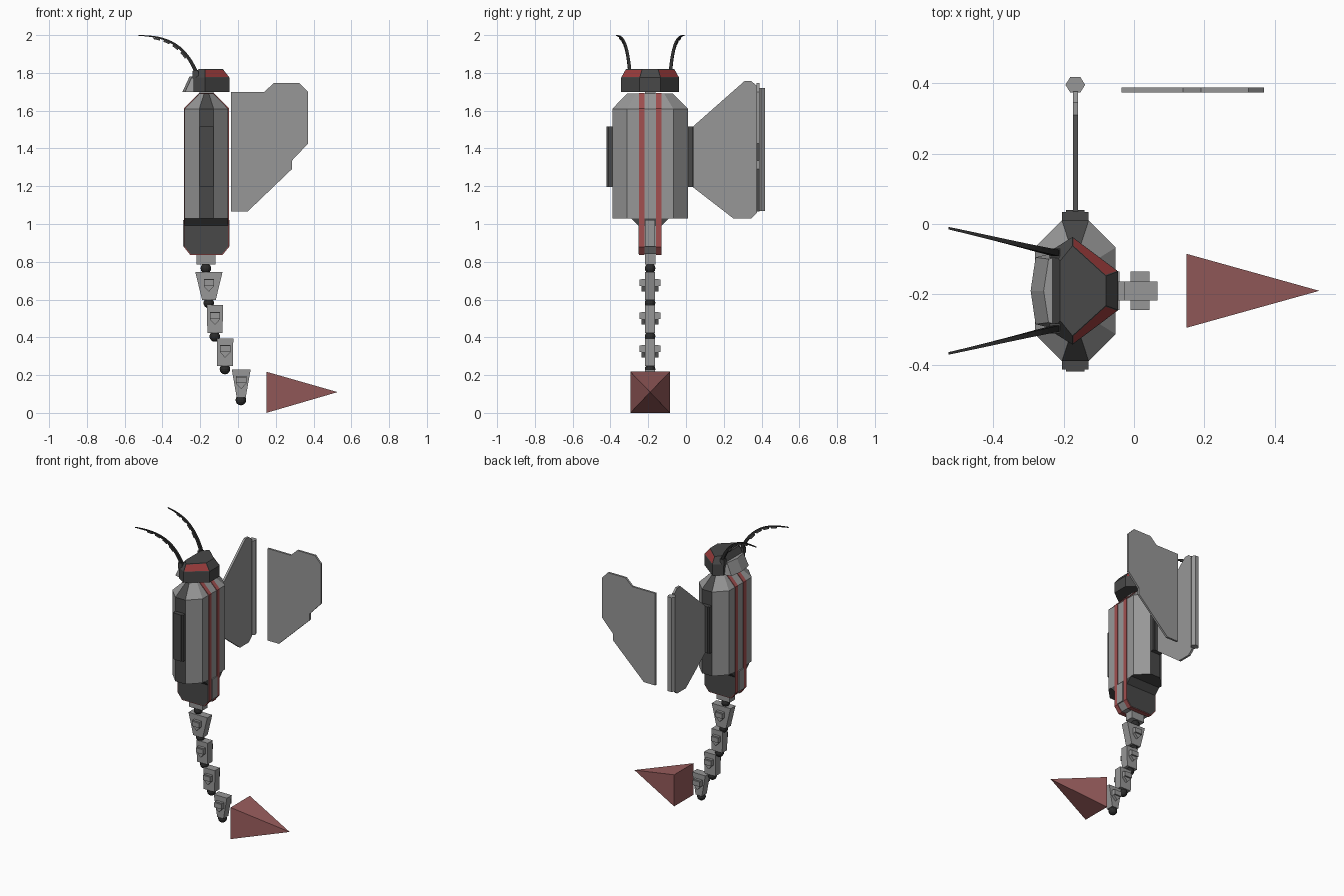
import bpy, bmesh, math
from mathutils import Vector

cube = bpy.data.objects.get("Cube")
if cube:
    bpy.data.objects.remove(cube, do_unlink=True)

MID = -0.19      # centre line of the figure in y
BODY_X = -0.167  # centre of the torso in x


def material(name, r, g, b):
    m = bpy.data.materials.new(name)
    m.use_nodes = True
    m.diffuse_color = (r, g, b, 1)
    m.node_tree.nodes["Principled BSDF"].inputs["Base Color"].default_value = (r, g, b, 1)
    return m


GREY = material("mid grey", 0.31, 0.31, 0.31)
DARK = material("dark grey", 0.065, 0.065, 0.065)
BLACK = material("near black", 0.025, 0.025, 0.025)
RED = material("stripe red", 0.36, 0.08, 0.08)
EYE = material("eye red", 0.33, 0.045, 0.045)
TIP = material("dusty red", 0.32, 0.11, 0.11)


def finish(name, bm, mats, rule=None):
    """Turn a bmesh into an object; rule picks a material index per face."""
    bmesh.ops.recalc_face_normals(bm, faces=bm.faces)
    bm.normal_update()
    if rule:
        for f in bm.faces:
            f.material_index = rule(f)
    mesh = bpy.data.meshes.new(name)
    bm.to_mesh(mesh)
    bm.free()
    for m in mats:
        mesh.materials.append(m)
    ob = bpy.data.objects.new(name, mesh)
    bpy.context.collection.objects.link(ob)
    return ob


def loft(rings):
    """Skin equal-length rings of points and cap both ends."""
    bm = bmesh.new()
    rows = [[bm.verts.new(p) for p in ring] for ring in rings]
    n = len(rows[0])
    for a, b in zip(rows, rows[1:]):
        for i in range(n):
            j = (i + 1) % n
            bm.faces.new((a[i], a[j], b[j], b[i]))
    bm.faces.new(rows[0])
    bm.faces.new(rows[-1])
    return bm


def rect(x0, x1, y0, y1, z):
    return [(x0, y0, z), (x1, y0, z), (x1, y1, z), (x0, y1, z)]


def box(name, x0, x1, y0, y1, z0, z1, mat):
    return finish(name, loft([rect(x0, x1, y0, y1, z0), rect(x0, x1, y0, y1, z1)]), [mat])


def plate_xz(name, pts, y0, y1, mats, rule=None):
    return finish(name, loft([[(x, y, z) for x, z in pts] for y in (y0, y1)]), mats, rule)


# Torso: tapered octagon, dark on its two narrow end facets and underside
def octagon(z, sx=1.0, sy=1.0):
    quarter = [(0.115, 0.123), (0.038, 0.2)]
    pts = quarter + [(-x, y) for x, y in quarter[::-1]]
    pts += [(-x, -y) for x, y in pts]
    return [(BODY_X + x * sx, MID + y * sy, z) for x, y in pts]


def torso_rule(f):
    n = f.normal
    return 1 if abs(n.x) < 0.1 and (abs(n.y) > 0.2 or n.z < -0.5) else 0


finish("torso", loft([octagon(1.03), octagon(1.61), octagon(1.69, 0.33, 0.61)]),
       [GREY, DARK], torso_rule)

# Lower torso: funnel and narrow slab with clipped corners
finish("lower_funnel", loft([rect(-0.282, -0.052, MID - 0.06, MID + 0.06, 0.99),
                             rect(-0.282, -0.052, MID - 0.1, MID + 0.1, 1.03)]), [DARK])
slab = [(-0.25, 0.84), (-0.085, 0.84), (-0.052, 0.88), (-0.052, 1.03), (-0.282, 1.03), (-0.282, 0.88)]
plate_xz("lower_slab", slab, MID - 0.061, MID + 0.061, [GREY, DARK],
         lambda f: 1 if abs(f.normal.y) > 0.5 else 0)

# Red stripes run round the torso from chamfer to slab
stripe = [(-0.252, 0.835), (-0.083, 0.835), (-0.048, 0.878), (-0.048, 1.612), (-0.127, 1.693),
          (-0.207, 1.693), (-0.286, 1.612), (-0.286, 0.878)]
for side, label in ((-1, "right"), (1, "left")):
    a, b = sorted((MID + side * 0.03, MID + side * 0.059))
    plate_xz(label + "_stripe", stripe, a, b, [RED])

# End panels with a raised centre strip
for s, label in ((-1, "front"), (1, "back")):
    for part, half, d0, d1 in (("frame", 0.038, 0.195, 0.224), ("insert", 0.026, 0.2, 0.23)):
        a, b = sorted((MID + s * d0, MID + s * d1))
        box(f"{label}_panel_{part}", BODY_X - half, BODY_X + half, a, b, 1.195, 1.515, DARK)

# Neck and head
box("neck", -0.205, -0.13, MID - 0.028, MID + 0.028, 1.68, 1.71, GREY)


def head_ring(pts, z):
    full = pts + [(x, -y) for x, y in pts[::-1]]
    return [(x, MID + y, z) for x, y in full]


brow = [(-0.235, 0.115), (-0.175, 0.153), (-0.045, 0.055)]
crown = [(-0.21, 0.085), (-0.175, 0.128), (-0.08, 0.042)]
bm = loft([head_ring(brow, 1.70), head_ring(brow, 1.775), head_ring(crown, 1.82)])
bmesh.ops.recalc_face_normals(bm, faces=bm.faces)
bm.normal_update()
eyes = [f for f in bm.faces if f.normal.x > 0.1 and abs(f.normal.y) > 0.1 and f.normal.z > 0.2]
bmesh.ops.inset_individual(bm, faces=eyes, thickness=0.005)
eye_set = set(eyes)
finish("head", bm, [DARK, EYE], lambda f: 1 if f in eye_set else 0)

# Sloping guard at the back of the head
guard = [(-0.22, 0.11), (-0.28, 0.095), (-0.294, 0)]
guard = guard + [(x, -y) for x, y in guard[1::-1]]
finish("head_guard", loft([[(x, MID + y, 1.70) for x, y in guard],
                           [(x + 0.037, MID + y * 0.95, 1.78) for x, y in guard]]), [GREY])

# Antennae: tapering curved blades with small teeth beneath
P = [Vector(p) for p in ((-0.22, 0.107, 1.80), (-0.29, 0.122, 1.97), (-0.40, 0.150, 1.995), (-0.527, 0.178, 1.998))]


def antenna_point(t):
    u = 1 - t
    return P[0] * u**3 + P[1] * (3 * u * u * t) + P[2] * (3 * u * t * t) + P[3] * t**3


def blade(s, t0, t1, drop, width, steps):
    rings = []
    for i in range(steps + 1):
        t = t0 + (t1 - t0) * i / steps
        p = antenna_point(t)
        d = (antenna_point(t + 0.01) - p).normalized()
        up = Vector((0, 1, 0)).cross(d).normalized()
        up = up if up.x + up.z > 0 else -up
        h = 0.01 - 0.008 * t
        p = p - up * drop
        w = width * (1 - 0.6 * t)
        rings.append([(q.x, MID + s * (q.y + dy), q.z) for q, dy in
                      ((p + up * h, -w), (p + up * h, w), (p - up * h, w), (p - up * h, -w))])
    return loft(rings)


for s, label in ((-1, "right"), (1, "left")):
    finish(label + "_antenna", blade(s, 0, 1, 0, 0.009, 14), [BLACK])
    for k in range(4):
        t = 0.2 + 0.16 * k
        finish(f"{label}_antenna_tooth_{k + 1}", blade(s, t, t + 0.1, 0.009, 0.007, 2), [DARK])
    box(label + "_antenna_socket", -0.24, -0.21, MID + s * 0.107 - 0.014, MID + s * 0.107 + 0.014,
        1.77, 1.81, DARK)

# Inner wing, hinge column and separate outer wing
wing = [(0.03, 1.51), (0.31, 1.757), (0.345, 1.757), (0.377, 1.73),
        (0.377, 1.06), (0.345, 1.03), (0.25, 1.03), (0.03, 1.20)]
finish("inner_wing", loft([[(x, y, z) for y, z in wing] for x in (-0.174, -0.159)]), [GREY])
hexagon = [(BODY_X + 0.028 * math.cos(i * math.pi / 3), 0.396 + 0.026 * math.sin(i * math.pi / 3))
           for i in range(6)]
finish("wing_hinge_column", loft([[(x, y, z) for x, y in hexagon] for z in (1.07, 1.72)]), [GREY])
outer = [(-0.036, 1.70), (0.14, 1.70), (0.19, 1.747), (0.325, 1.747), (0.37, 1.70), (0.37, 1.425),
         (0.285, 1.335), (0.285, 1.29), (0.05, 1.065), (-0.036, 1.065)]
plate_xz("outer_wing", outer, 0.374, 0.388, [GREY])

# Tail: connector, ball joints, tapered links with shield plates
box("tail_connector", -0.22, -0.118, MID - 0.028, MID + 0.028, 0.785, 0.86, GREY)
box("tail_spine", -0.29, -0.044, MID - 0.027, MID + 0.027, 0.88, 1.02, GREY)
for k, (x, z) in enumerate(((-0.17, 0.765), (-0.155, 0.582), (-0.123, 0.405), (-0.069, 0.232), (0.015, 0.068))):
    bm = bmesh.new()
    bmesh.ops.create_uvsphere(bm, u_segments=12, v_segments=8, radius=0.028)
    bmesh.ops.translate(bm, verts=bm.verts, vec=(x, MID, z))
    finish(f"tail_joint_{k + 1}", bm, [BLACK])

# Each link: centre x, top z, half widths at top and bottom
links = ((-0.154, 0.745, 0.072, 0.036), (-0.122, 0.57, 0.043, 0.04),
         (-0.068, 0.395, 0.043, 0.042), (0.017, 0.23, 0.05, 0.024))
for k, (x, z, top, low) in enumerate(links):
    plate_xz(f"tail_link_{k + 1}", [(x - top, z), (x + top, z), (x + low, z - 0.148), (x - low, z - 0.148)],
             MID - 0.027, MID + 0.027, [GREY])
    zs = z - 0.035
    w = 0.027
    plate_xz(f"tail_shield_{k + 1}", [(x - w, zs), (x + w, zs), (x + w, zs - 0.04), (x, zs - 0.068),
                                      (x - w, zs - 0.04)], MID - 0.045, MID + 0.045, [GREY])
    box(f"tail_shield_cap_{k + 1}", x - w, x + w, MID - 0.055, MID + 0.055, zs - 0.037, zs - 0.004, GREY)

# Stinger: square pyramid floating past the tail
bm = bmesh.new()
base = [bm.verts.new((0.15, MID + y, 0.11 + z)) for y, z in
        ((-0.105, -0.11), (0.105, -0.11), (0.105, 0.108), (-0.105, 0.108))]
apex = bm.verts.new((0.527, MID, 0.11))
bm.faces.new(base)
for i in range(4):
    bm.faces.new((base[i], base[(i + 1) % 4], apex))
finish("stinger", bm, [TIP])
